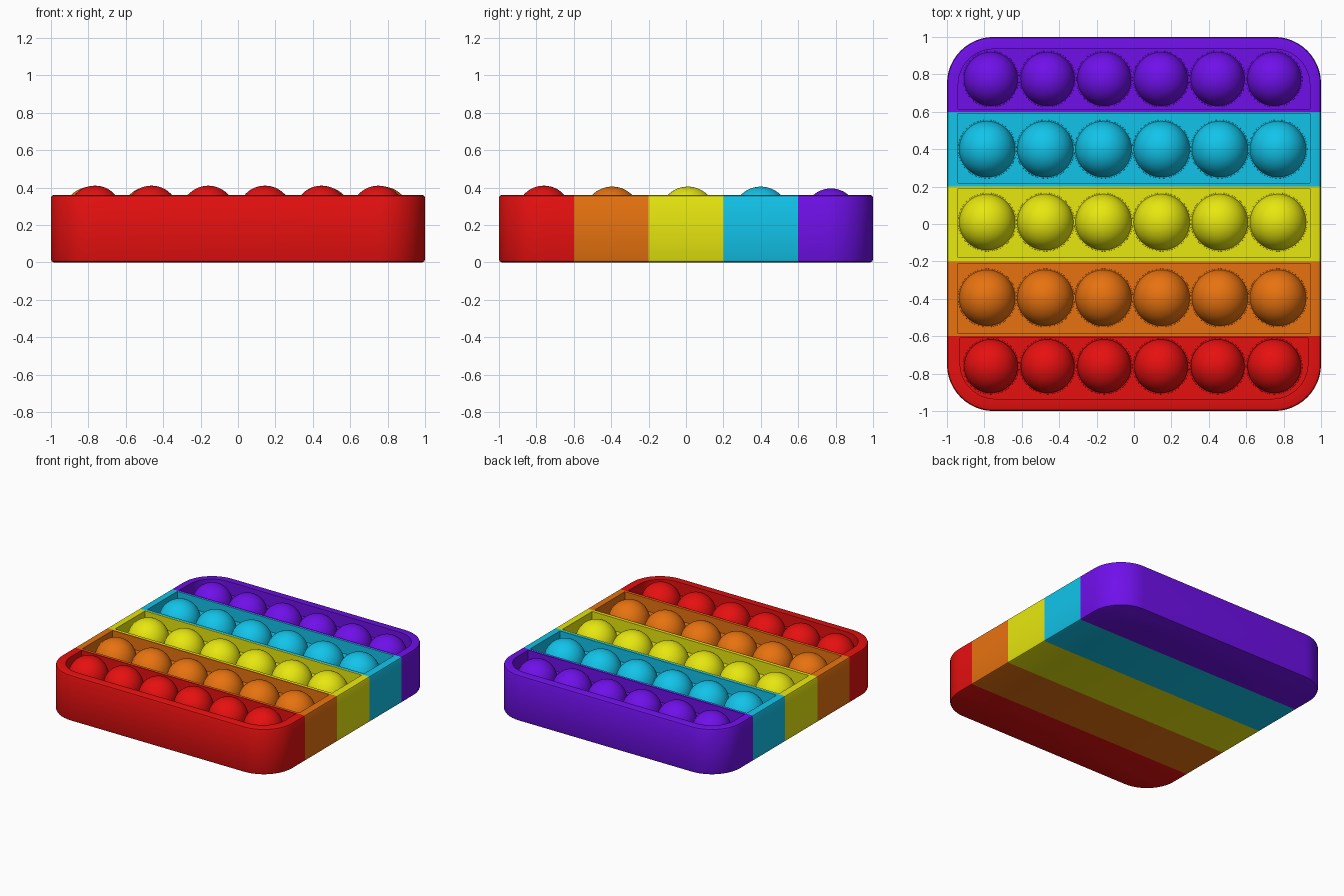
import bpy
import bmesh
from math import sin, cos, pi, radians

if "Cube" in bpy.data.objects:
    bpy.data.objects.remove(bpy.data.objects["Cube"])

TOP, FLOOR, EDGE = 0.36, 0.26, 0.015
SEG = 12


def material(name, rgb):
    m = bpy.data.materials.new(name)
    m.diffuse_color = (*rgb, 1)
    m.use_nodes = True
    m.node_tree.nodes["Principled BSDF"].inputs["Base Color"].default_value = m.diffuse_color
    return m


def finish(bm, name, mat):
    bmesh.ops.recalc_face_normals(bm, faces=bm.faces)
    me = bpy.data.meshes.new(name)
    bm.to_mesh(me)
    bm.free()
    ob = bpy.data.objects.new(name, me)
    bpy.context.collection.objects.link(ob)
    me.materials.append(mat)
    bpy.ops.object.select_all(action='DESELECT')
    ob.select_set(True)
    bpy.context.view_layer.objects.active = ob
    bpy.ops.object.shade_smooth_by_angle(angle=radians(35))
    return ob


def outline(hx, y0, y1, r, end):
    """Rectangle whose two corners on the end side (-1 front, 1 back) are rounded."""
    pts = []
    for i, (sx, sy) in enumerate([(1, 1), (-1, 1), (-1, -1), (1, -1)]):
        y = y1 if sy > 0 else y0
        if sy != end:
            pts.append((sx * hx, y))
            continue
        for k in range(SEG + 1):
            a = (i + k / SEG) * pi / 2
            pts.append((sx * (hx - r) + r * cos(a), y - sy * r + r * sin(a)))
    return pts


def tray(name, y0, y1, end, pocket, mat):
    """One coloured strip of the tray with its sunken pocket."""
    def outer(inset):
        a = y0 + (inset if end == -1 else 0)
        b = y1 - (inset if end == 1 else 0)
        return outline(1 - inset, a, b, 0.25 - inset, end)

    phx, p0, p1 = pocket
    inner = outline(phx, p0, p1, 0.19, end)
    half = EDGE * 0.3
    levels = [(outer(EDGE), 0), (outer(half), half), (outer(0), EDGE),
              (outer(0), TOP - EDGE), (outer(half), TOP - half),
              (outer(EDGE), TOP), (inner, TOP), (inner, FLOOR)]
    bm = bmesh.new()
    loops = [[bm.verts.new((x, y, z)) for x, y in pts] for pts, z in levels]
    for a, b in zip(loops, loops[1:]):
        for i in range(len(a)):
            j = (i + 1) % len(a)
            bm.faces.new((a[i], a[j], b[j], b[i]))
    bm.faces.new(loops[0])
    bm.faces.new(loops[-1])
    finish(bm, name, mat)


def bubbles(name, y, r, x0, x1, top, mat):
    """Row of six domes, each with a thin collar at the pocket floor."""
    bm = bmesh.new()
    zc = top - r
    for i in range(6):
        x = x0 + (x1 - x0) * i / 5
        n, rings = 40, 12
        rows = []
        prof = [(r + 0.007, FLOOR - 0.005), (r + 0.006, FLOOR + 0.006), (r, FLOOR + 0.006)]
        prof += [(r * cos(k / rings * pi / 2), zc + r * sin(k / rings * pi / 2))
                 for k in range(1, rings)]
        for pr, pz in prof:
            rows.append([bm.verts.new((x + pr * cos(2 * pi * k / n),
                                       y + pr * sin(2 * pi * k / n), pz))
                         for k in range(n)])
        for a, b in zip(rows, rows[1:]):
            for k in range(n):
                j = (k + 1) % n
                bm.faces.new((a[k], a[j], b[j], b[k]))
        tip = bm.verts.new((x, y, top))
        for k in range(n):
            bm.faces.new((rows[-1][k], rows[-1][(k + 1) % n], tip))
    finish(bm, name, mat)


# colour, rgb, end side, pocket (half x, y0, y1), dome row (y, radius, x0, x1, top)
ROWS = [
    ("red", (0.8, 0.005, 0.005), -1, (0.93, -0.935, -0.61), (-0.76, 0.144, -0.765, 0.75, 0.41)),
    ("orange", (0.8, 0.17, 0.005), 0, (0.94, -0.585, -0.21), (-0.395, 0.15, -0.785, 0.77, 0.405)),
    ("yellow", (0.8, 0.8, 0.005), 0, (0.94, -0.18, 0.19), (0.01, 0.15, -0.785, 0.77, 0.405)),
    ("cyan", (0.006, 0.55, 0.82), 0, (0.94, 0.22, 0.59), (0.4, 0.15, -0.785, 0.77, 0.405)),
    ("purple", (0.16, 0.005, 0.82), 1, (0.94, 0.615, 0.935), (0.775, 0.144, -0.765, 0.75, 0.395)),
]
for i, (col, rgb, end, pocket, dome) in enumerate(ROWS):
    mat = material(col, rgb)
    y0 = -1 + 0.4 * i
    tray(col + "_tray_strip", y0, y0 + 0.4, end, pocket, mat)
    bubbles(col + "_bubbles", *dome, mat)
